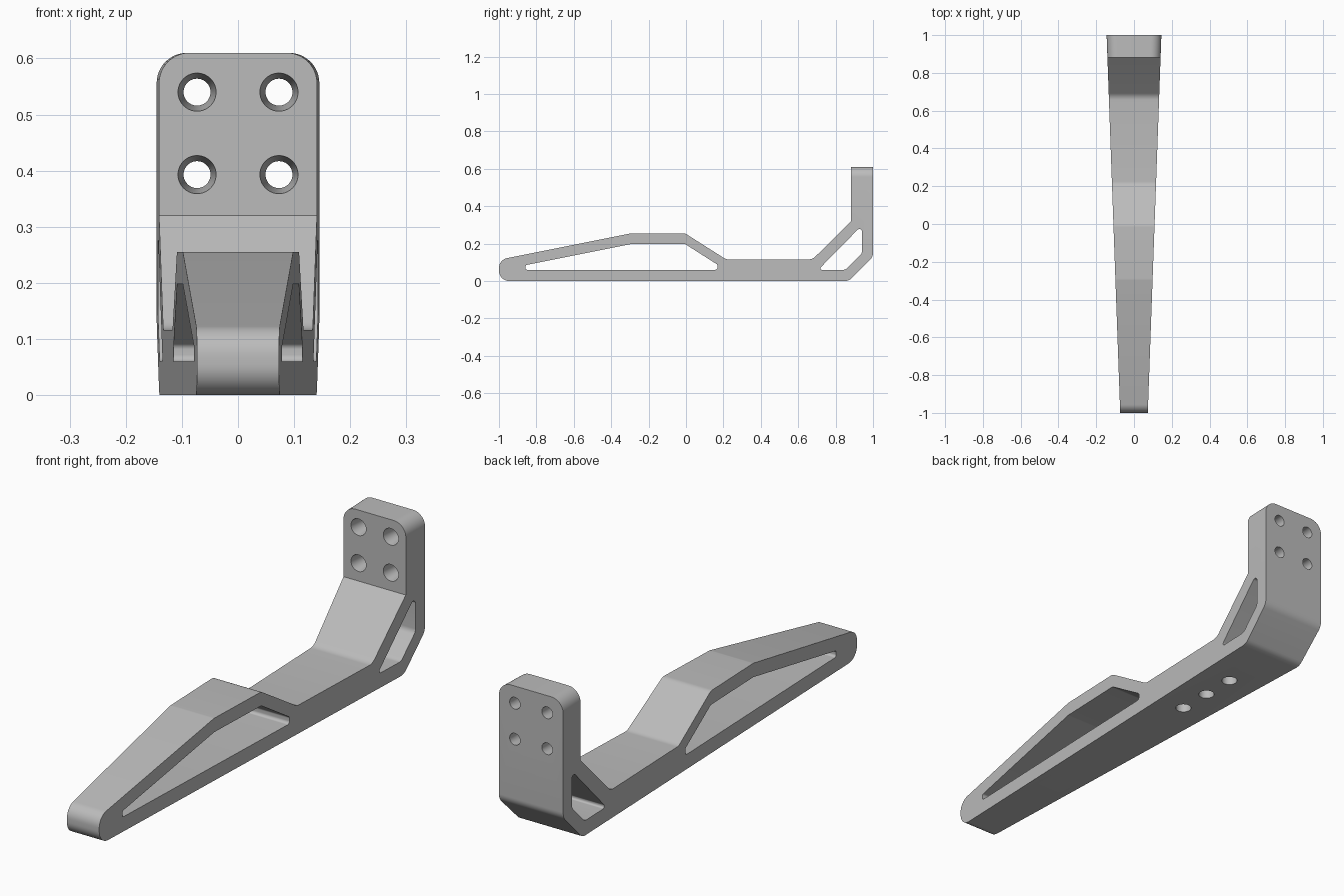
import bpy, bmesh, math
from mathutils import Vector

if "Cube" in bpy.data.objects:
    bpy.data.objects.remove(bpy.data.objects["Cube"])

TOP = 0.61            # plate top
CORNER = 0.054        # plate corner radius
SHOULDER = TOP - CORNER
FRONT, BACK = 0.882, 1.0


def half_width(y):
    return 0.109 + 0.036 * y


def rounded(corners):
    """Replace each (y, z, radius) corner by an arc tangent to its two edges."""
    out = []
    for i, (y, z, r) in enumerate(corners):
        p = Vector((y, z))
        if r == 0:
            out.append(p)
            continue
        a = (Vector(corners[i - 1][:2]) - p).normalized()
        b = (Vector(corners[(i + 1) % len(corners)][:2]) - p).normalized()
        half = a.angle(b) / 2
        centre = p + (a + b).normalized() * (r / math.sin(half))
        start = p + a * (r / math.tan(half)) - centre
        end = p + b * (r / math.tan(half)) - centre
        first = math.atan2(start.y, start.x)
        turn = (math.atan2(end.y, end.x) - first + math.pi) % math.tau - math.pi
        steps = max(3, math.ceil(abs(turn) / math.radians(8)))
        for k in range(steps + 1):
            t = first + turn * k / steps
            out.append(centre + Vector((math.cos(t), math.sin(t))) * r)
    return out


def circle(centre, u, v, r, n=40):
    c, u, v = Vector(centre), Vector(u), Vector(v)
    return [c + (u * math.cos(math.tau * i / n) + v * math.sin(math.tau * i / n)) * r
            for i in range(n)]


def on_side(points, side):
    """Place side-profile points on the left or right tapered face."""
    return [Vector((side * half_width(p.x), p.x, p.y)) for p in points]


def strip(bm, line_a, line_b, closed=False):
    """Quads between two matching lines of points."""
    a = [bm.verts.new(p) for p in line_a]
    b = [bm.verts.new(p) for p in line_b]
    for i in range(len(a) if closed else len(a) - 1):
        j = (i + 1) % len(a)
        bm.faces.new((a[i], a[j], b[j], b[i]))


def fill(bm, loops, normal):
    """Flat face with an outer loop and any number of hole loops."""
    edges = []
    for loop in loops:
        verts = [bm.verts.new(p) for p in loop]
        edges += [bm.edges.new((verts[i - 1], verts[i])) for i in range(len(verts))]
    bmesh.ops.triangle_fill(bm, edges=edges, normal=normal)


def plate_outline(y, bottom):
    """Upright plate face with two rounded top corners."""
    w = half_width(y)
    right = [Vector((w, y, bottom))]
    for k in range(13):
        t = math.pi / 2 * k / 12
        right.append(Vector((w - CORNER + CORNER * math.cos(t), y,
                             SHOULDER + CORNER * math.sin(t))))
    return right + [Vector((-p.x, p.y, p.z)) for p in reversed(right)]


# Side profile and windows
profile = rounded([
    (-1, 0, 0.055), (0.87, 0, 0.05), (BACK, 0.13, 0.05), (BACK, SHOULDER, 0),
    (FRONT, SHOULDER, 0), (FRONT, 0.32, 0), (0.677, 0.116, 0.05),
    (0.214, 0.116, 0.04), (-0.005, 0.255, 0.04), (-0.294, 0.255, 0.04),
    (-1, 0.114, 0.055)])
front_window = rounded([
    (-0.858, 0.06, 0.01), (0.168, 0.06, 0.012), (0.168, 0.088, 0.012),
    (-0.005, 0.198, 0.02), (-0.294, 0.198, 0.02), (-0.858, 0.085, 0.01)])
rear_window = rounded([
    (0.72, 0.06, 0.008), (0.853, 0.06, 0.03), (0.941, 0.148, 0.03),
    (0.941, 0.298, 0.014), (0.72, 0.073, 0.008)])

bm = bmesh.new()

# Tapered sides with window openings
for side in (-1, 1):
    fill(bm, [on_side(p, side) for p in (profile, front_window, rear_window)],
         (side, 0, 0))
for window in (front_window, rear_window):
    strip(bm, on_side(window, -1), on_side(window, 1), closed=True)

# Screw holes, wider at the front of the plate
front_rims, back_rims = [], []
for x in (-0.073, 0.073):
    for z in (0.393, 0.54):
        rims = [circle((x, y, z), (1, 0, 0), (0, 0, 1), r)
                for y, r in ((FRONT, 0.034), (0.97, 0.024), (BACK, 0.024))]
        strip(bm, rims[0], rims[1], closed=True)
        strip(bm, rims[1], rims[2], closed=True)
        front_rims.append(rims[0])
        back_rims.append(rims[2])

# Blind holes in the underside
under_rims = []
for y in (0.31, 0.454, 0.598):
    rim, end = [circle((0, y, z), (1, 0, 0), (0, 1, 0), 0.031) for z in (0, 0.08)]
    strip(bm, rim, end, closed=True)
    bm.faces.new([bm.verts.new(p) for p in end])
    under_rims.append(rim)

# Outer skin: pierced flat faces, plain strips elsewhere
plates = {}
for i, q in enumerate(profile):
    p = profile[i - 1]
    left, right = on_side((p, q), -1), on_side((p, q), 1)

    def lies_on(axis, value):
        return abs(p[axis] - value) < 1e-5 and abs(q[axis] - value) < 1e-5

    if lies_on(1, 0):
        fill(bm, [left + right[::-1]] + under_rims, (0, 0, -1))
    elif lies_on(0, BACK):
        plates["back"] = plate_outline(BACK, p.y)
        fill(bm, [plates["back"]] + back_rims, (0, 1, 0))
    elif lies_on(0, FRONT):
        plates["front"] = plate_outline(FRONT, q.y)
        fill(bm, [plates["front"]] + front_rims, (0, -1, 0))
    elif not lies_on(1, SHOULDER):
        strip(bm, left, right)

# Rounded top of the plate
strip(bm, plates["front"][1:-1], plates["back"][1:-1])

bmesh.ops.remove_doubles(bm, verts=bm.verts[:], dist=1e-5)
bmesh.ops.recalc_face_normals(bm, faces=bm.faces[:])
mesh = bpy.data.meshes.new("bracket_body")
bm.to_mesh(mesh)
bm.free()
body = bpy.data.objects.new("bracket_body", mesh)
bpy.context.scene.collection.objects.link(body)

# Plain grey finish
grey = bpy.data.materials.new("plain_grey")
grey.use_nodes = True
colour = (0.5, 0.5, 0.5, 1)
grey.diffuse_color = colour
grey.node_tree.nodes["Principled BSDF"].inputs["Base Color"].default_value = colour
mesh.materials.append(grey)

bpy.ops.object.select_all(action='DESELECT')
body.select_set(True)
bpy.context.view_layer.objects.active = body
bpy.ops.object.shade_smooth_by_angle(angle=math.radians(25))
